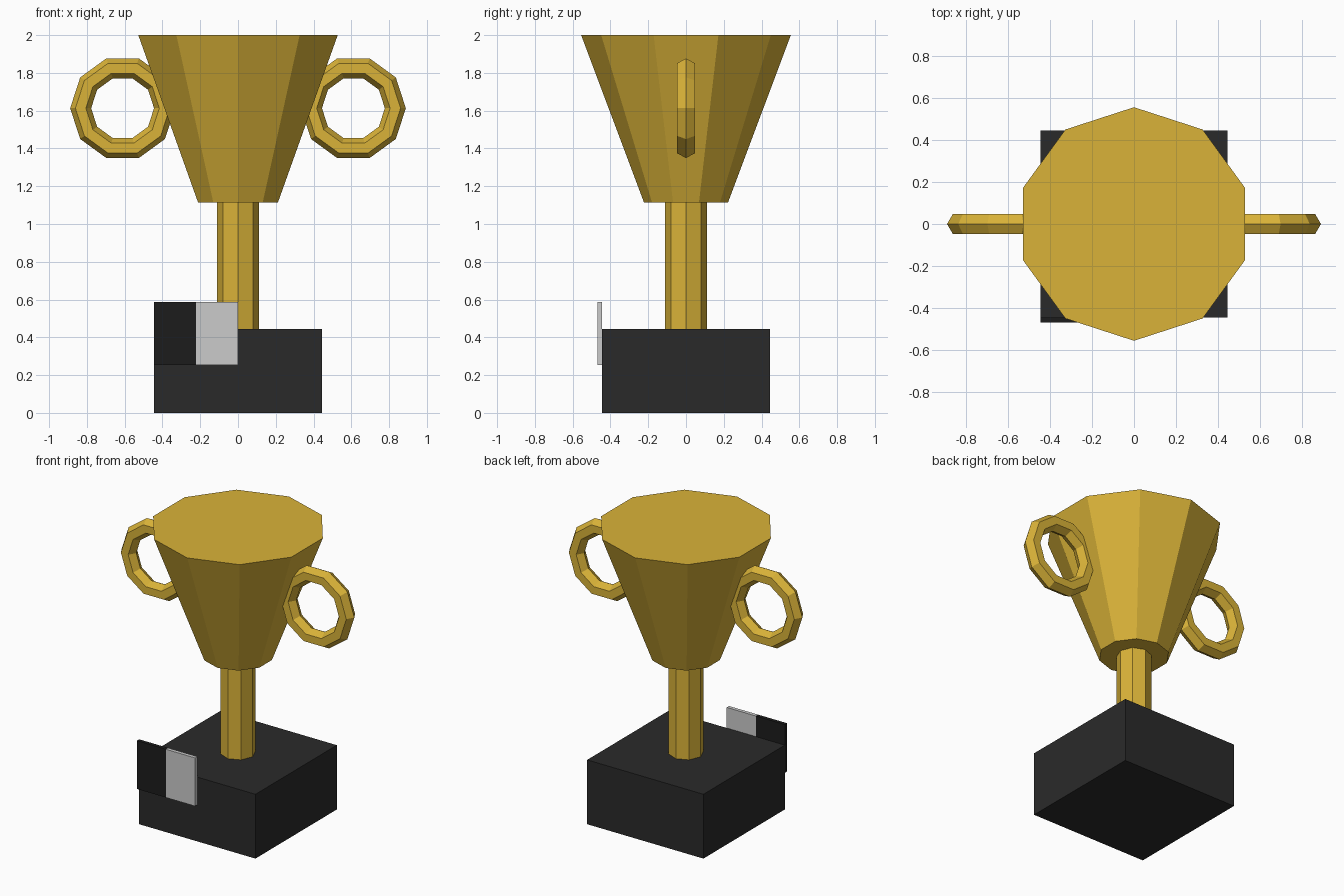
import bpy
from math import pi

if "Cube" in bpy.data.objects:
    bpy.data.objects.remove(bpy.data.objects["Cube"])


def material(name, rgb):
    m = bpy.data.materials.new(name)
    m.diffuse_color = (*rgb, 1)
    m.use_nodes = True
    m.node_tree.nodes["Principled BSDF"].inputs["Base Color"].default_value = m.diffuse_color
    return m


gold = material("gold", (0.70, 0.45, 0.04))
dark = material("dark_base", (0.023, 0.023, 0.023))
black = material("black", (0.012, 0.012, 0.012))


def finish(name, mat=None):
    ob = bpy.context.object
    ob.name = name
    if mat:
        ob.data.materials.append(mat)
    return ob


def box(name, lo, hi, mat=None):
    bpy.ops.mesh.primitive_cube_add(size=1, location=[(a + b) / 2 for a, b in zip(lo, hi)])
    ob = finish(name, mat)
    ob.scale = [b - a for a, b in zip(lo, hi)]
    bpy.ops.object.transform_apply(location=False, rotation=False, scale=True)


def cone(name, sides, r1, r2, z1, z2, mat):
    bpy.ops.mesh.primitive_cone_add(vertices=sides, radius1=r1, radius2=r2,
                                    depth=z2 - z1, location=(0, 0, (z1 + z2) / 2))
    finish(name, mat)


# Square base
H = 0.444
box("base", (-H, -H, 0), (H, H, H), dark)

# Two-tone plaque on the front of the base
box("plaque_left", (-H, -0.469, 0.253), (-H / 2, -H, 0.586), black)
box("plaque_right", (-H / 2, -0.469, 0.253), (0, -H, 0.586))

# Octagonal stem and ten-sided cup
cone("stem", 8, 0.111, 0.111, H, 1.113, gold)
cone("cup", 10, 0.222, 0.555, 1.113, 2.0, gold)

# Ring handles, partly sunk into the cup
for side, label in ((-1, "left"), (1, "right")):
    bpy.ops.mesh.primitive_torus_add(major_segments=10, minor_segments=6,
                                     major_radius=0.222, minor_radius=0.0555,
                                     location=(side * 0.611, 0, 1.613),
                                     rotation=(pi / 2, 0, 0))
    finish("handle_" + label, gold)
